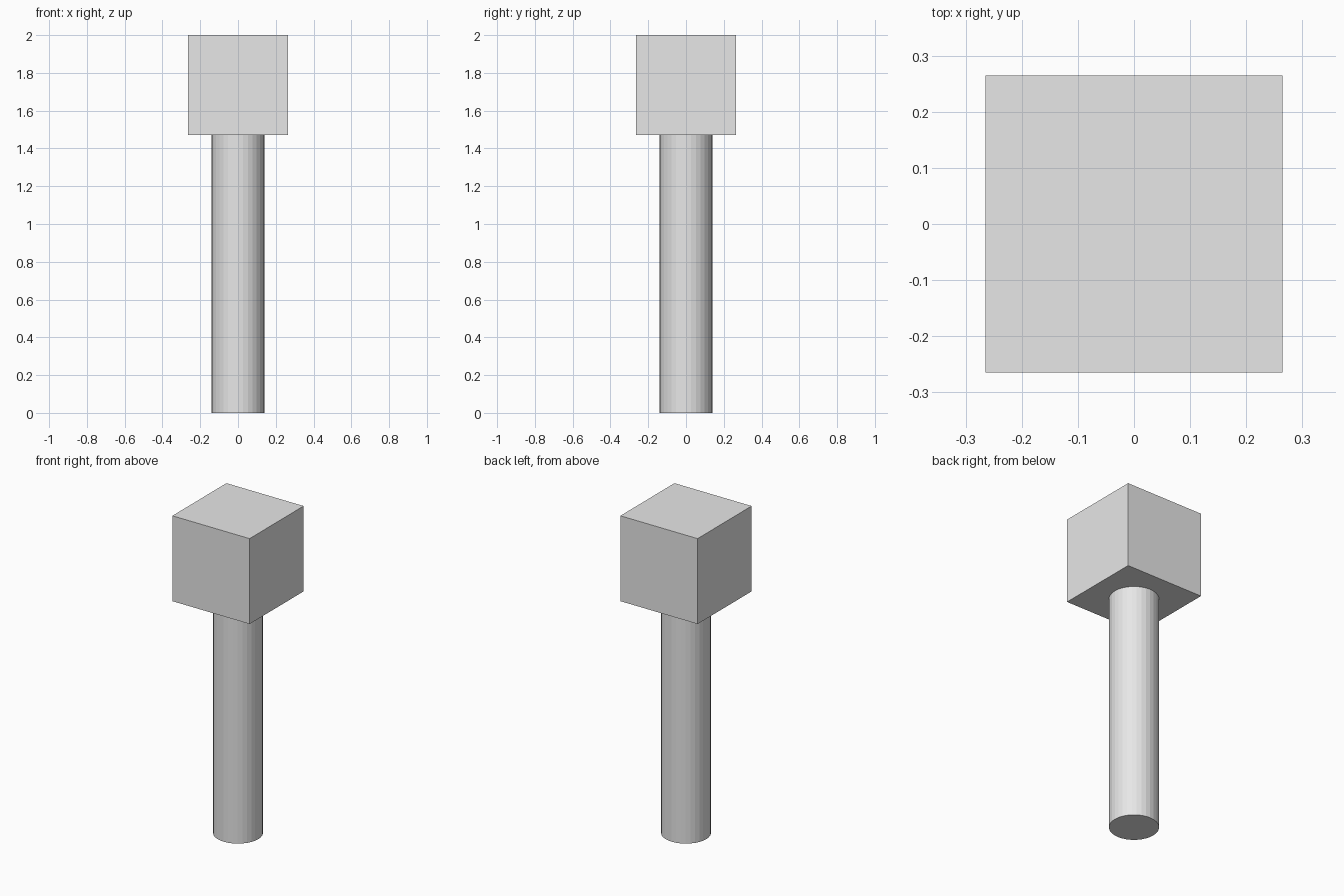
import bpy

default = bpy.data.objects.get("Cube")
if default:
    bpy.data.objects.remove(default, do_unlink=True)

HEIGHT = 2.0
HEAD = 0.53
RADIUS = 0.14
SHAFT = HEIGHT - HEAD

# Single plain grey
grey = bpy.data.materials.new("light_grey")
grey.use_nodes = True
colour = (0.8, 0.8, 0.8, 1)
grey.diffuse_color = colour
grey.node_tree.nodes["Principled BSDF"].inputs["Base Color"].default_value = colour


def finish(name):
    part = bpy.context.object
    part.name = name
    part.data.materials.clear()
    part.data.materials.append(grey)


# Round handle with flat facets
bpy.ops.mesh.primitive_cylinder_add(vertices=32, radius=RADIUS, depth=SHAFT,
                                    location=(0, 0, SHAFT / 2))
finish("handle")

# Cubic head resting on the handle
bpy.ops.mesh.primitive_cube_add(size=HEAD, location=(0, 0, HEIGHT - HEAD / 2))
finish("head")
